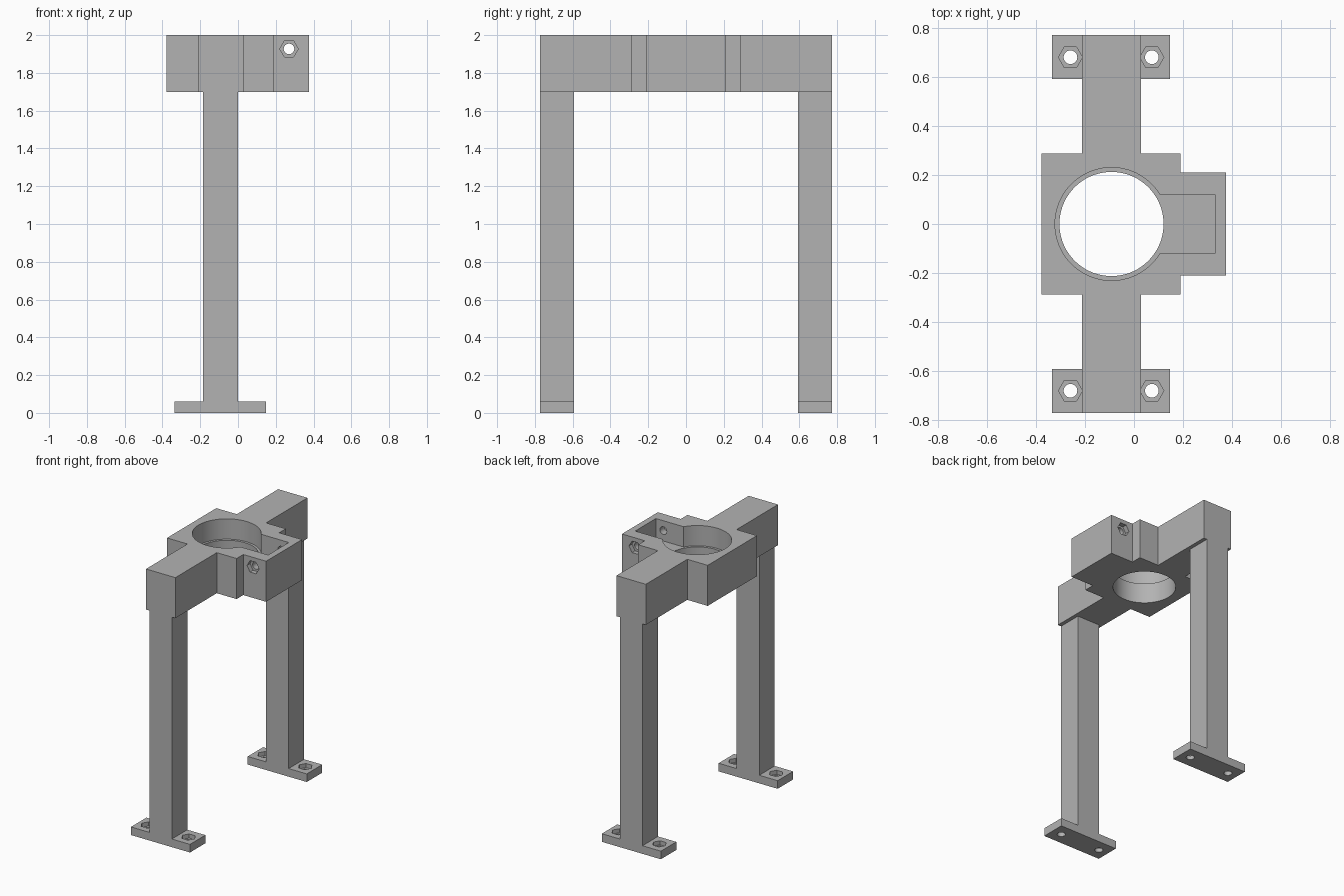
import bpy
import bmesh
from math import cos, sin, pi, asin
from mathutils import Vector

default = bpy.data.objects.get("Cube")
if default:
    bpy.data.objects.remove(default, do_unlink=True)

grey = bpy.data.materials.new("plain grey")
grey.use_nodes = True
grey.diffuse_color = (0.45, 0.45, 0.45, 1)
grey.node_tree.nodes["Principled BSDF"].inputs["Base Color"].default_value = grey.diffuse_color


def prism(name, outline, axis, low, high):
    """Extrude an outline: (x, y) along Z, or (x, z) along Y."""
    bm = bmesh.new()
    if axis == "Z":
        verts = [bm.verts.new((a, b, low)) for a, b in outline]
        move = Vector((0, 0, high - low))
    else:
        verts = [bm.verts.new((a, low, b)) for a, b in outline]
        move = Vector((0, high - low, 0))
    face = bm.faces.new(verts)
    new = bmesh.ops.extrude_face_region(bm, geom=[face])["geom"]
    bmesh.ops.translate(bm, vec=move, verts=[v for v in new if isinstance(v, bmesh.types.BMVert)])
    bmesh.ops.recalc_face_normals(bm, faces=bm.faces)
    mesh = bpy.data.meshes.new(name)
    bm.to_mesh(mesh)
    bm.free()
    mesh.materials.append(grey)
    obj = bpy.data.objects.new(name, mesh)
    bpy.context.collection.objects.link(obj)
    return obj


def ring(cx, cy, radius, sides):
    return [(cx + radius * cos(2 * pi * i / sides), cy + radius * sin(2 * pi * i / sides))
            for i in range(sides)]


def cut(target, outline, axis, low, high):
    """Subtract a prism from the target and discard the cutter."""
    cutter = prism("cutter", outline, axis, low, high)
    cutter.hide_render = True
    mod = target.modifiers.new("cut", "BOOLEAN")
    mod.operation = "DIFFERENCE"
    mod.solver = "EXACT"
    mod.object = cutter
    bpy.ops.object.select_all(action="DESELECT")
    bpy.context.view_layer.objects.active = target
    target.select_set(True)
    bpy.ops.object.modifier_apply(modifier=mod.name)
    bpy.data.objects.remove(cutter, do_unlink=True)


def finish(obj):
    bpy.ops.object.select_all(action="DESELECT")
    bpy.context.view_layer.objects.active = obj
    obj.select_set(True)
    bpy.ops.object.shade_smooth_by_angle(angle=pi / 6)


# Head: cross beam, central block and side boss in one mirrored outline
half = [(0.377, 0.21), (0.19, 0.21), (0.19, 0.288), (0.028, 0.288),
        (0.028, 0.772), (-0.212, 0.772), (-0.212, 0.288), (-0.379, 0.288)]
head = prism("head", half + [(x, -y) for x, y in reversed(half)], "Z", 1.7, 2.0)

# Recess: round seat opening into a rectangular pocket
centre, seat, pocket = -0.092, 0.231, 0.121
start, steps = asin(pocket / seat), 64
arc = [start + (2 * pi - 2 * start) * i / steps for i in range(steps + 1)]
keyhole = [(centre + seat * cos(a), seat * sin(a)) for a in arc]
keyhole += [(0.331, -pocket), (0.331, pocket)]
cut(head, keyhole, "Z", 1.85, 2.1)
cut(head, ring(centre, 0, 0.213, 72), "Z", 1.6, 2.1)

# Cross screw hole with hexagonal nut recesses on both boss faces
cut(head, ring(0.27, 1.927, 0.028, 32), "Y", -0.4, 0.4)
for low, high in ((-0.3, -0.175), (0.175, 0.3)):
    cut(head, ring(0.27, 1.927, 0.049, 6), "Y", low, high)
finish(head)

# Legs with flanged feet, each foot holding two recessed bolt holes
tee = [(-0.335, 0), (0.148, 0), (0.148, 0.06), (0, 0.06),
       (0, 1.7), (-0.185, 1.7), (-0.185, 0.06), (-0.335, 0.06)]
for name, side in (("front_leg", -1), ("back_leg", 1)):
    low, high = sorted((side * 0.592, side * 0.772))
    leg = prism(name, tee, "Y", low, high)
    for x in (-0.26, 0.073):
        cut(leg, ring(x, side * 0.682, 0.028, 32), "Z", -0.1, 0.1)
        cut(leg, ring(x, side * 0.682, 0.049, 6), "Z", 0.03, 0.1)
    finish(leg)
